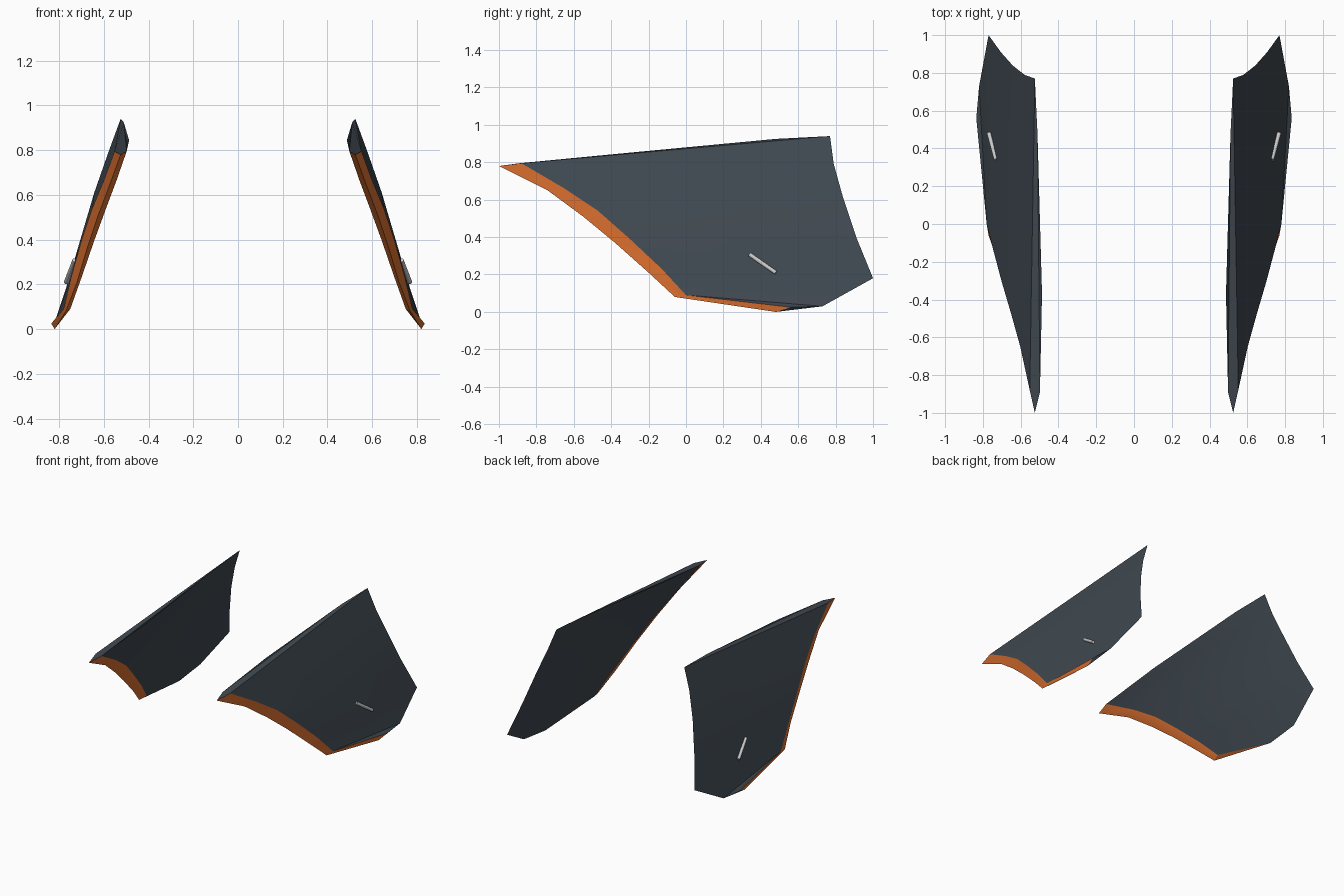
import bpy, bmesh
from mathutils import Vector

if "Cube" in bpy.data.objects:
    bpy.data.objects.remove(bpy.data.objects["Cube"])


def material(name, rgb):
    m = bpy.data.materials.new(name)
    m.diffuse_color = (*rgb, 1)
    m.use_nodes = True
    m.node_tree.nodes["Principled BSDF"].inputs["Base Color"].default_value = m.diffuse_color
    return m


slate = material("slate", (0.05, 0.065, 0.08))
orange = material("orange", (0.75, 0.17, 0.03))


def finish(ob):
    # smooth within soft creases, then mirror to the other side
    bpy.context.view_layer.objects.active = ob
    ob.select_set(True)
    bpy.ops.object.shade_smooth_by_angle(angle=0.35)
    ob.select_set(False)
    mirror = ob.modifiers.new("mirror", 'MIRROR')
    mirror.use_mirror_merge = False


# Fin profiles, top to bottom: leading crease, its two borders, sharp rear edge
crease = [(.525, -1, .78), (.572, -.74, .65), (.625, -.55, .51),
          (.672, -.38, .37), (.72, -.2, .21), (.77, -.06, .08)]
outer = [(.552, -.88, .795), (.602, -.65, .66), (.652, -.47, .54),
         (.702, -.30, .39), (.747, -.13, .23), (.78, 0, .09)]
inner = [(.498, -.89, .795), (.545, -.65, .66), (.59, -.47, .54),
         (.645, -.30, .39), (.70, -.13, .23), (.75, 0, .09)]
rear = [(.525, .77, .94), (.58, .79, .79), (.643, .84, .61),
        (.705, .91, .40), (.77, 1, .18), (.82, .73, .03)]
ridge = [(.487, -.37, .845), (.511, .48, .925)]
foot = [(.835, .56, .025), (.82, .48, 0)]

bm = bmesh.new()
C, O, I, R, T, F = [[bm.verts.new(p) for p in line]
                    for line in (crease, outer, inner, rear, ridge, foot)]


def face(verts, mat=0):
    bm.faces.new(verts).material_index = mat


# Leading trim strips and side skins
for k in range(5):
    face([C[k], C[k + 1], O[k + 1], O[k]], 1)
    face([C[k], I[k], I[k + 1], C[k + 1]], 1)
    face([O[k], O[k + 1], R[k + 1], R[k]])
    top = [T[1], T[0]] if k == 0 else []
    face([R[k], R[k + 1], I[k + 1], I[k]] if not top else
         [R[0], R[1], I[1], I[0], T[0], T[1]])
# Top bevel
face([C[0], O[0], R[0], T[1], T[0], I[0]])
# Foot of the fin
face([O[5], F[0], R[5]])
face([F[0], F[1], R[5]])
face([I[5], R[5], F[1]])
face([O[5], C[5], F[1], F[0]], 1)
face([C[5], I[5], F[1]], 1)
bmesh.ops.recalc_face_normals(bm, faces=bm.faces)
me = bpy.data.meshes.new("side_fin")
bm.to_mesh(me)
bm.free()
me.materials.append(slate)
me.materials.append(orange)
fin = bpy.data.objects.new("side_fin", me)
bpy.context.collection.objects.link(fin)
finish(fin)

# Thin peg lying in the outer skin
a, b = Vector((.730, .34, .307)), Vector((.768, .48, .21))
bpy.ops.mesh.primitive_cylinder_add(vertices=12, radius=.011, depth=(b - a).length,
                                    location=(0, 0, 0))
peg = bpy.context.object
peg.name = "fin_peg"
rot = (b - a).to_track_quat('Z', 'Y').to_matrix().to_4x4()
rot.translation = (a + b) / 2
peg.data.transform(rot)
finish(peg)
